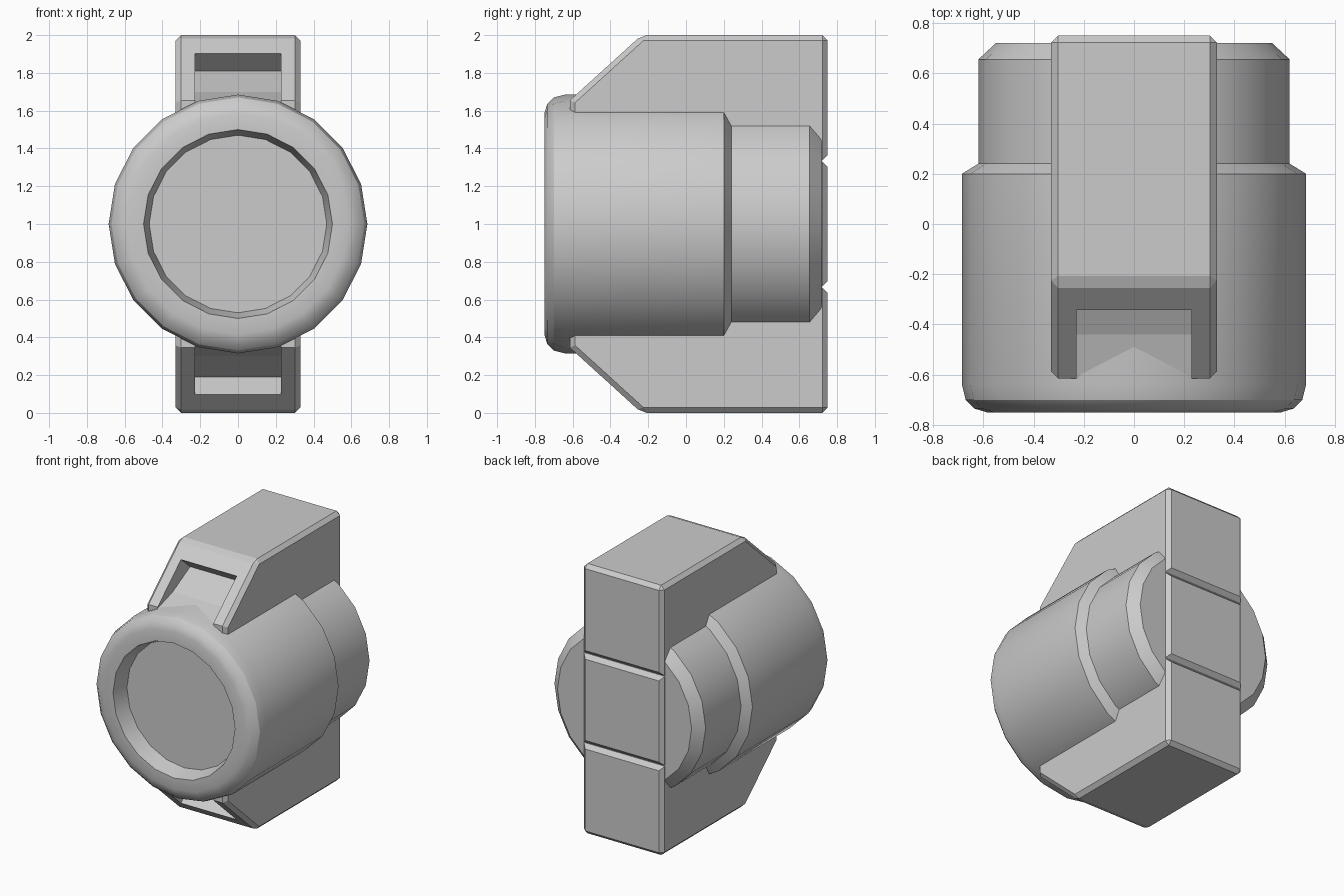
import bpy, bmesh
from math import cos, sin, tau, radians

if "Cube" in bpy.data.objects:
    bpy.data.objects.remove(bpy.data.objects["Cube"])


def finish(name, bm):
    bmesh.ops.recalc_face_normals(bm, faces=bm.faces)
    mesh = bpy.data.meshes.new(name)
    bm.to_mesh(mesh)
    bm.free()
    obj = bpy.data.objects.new(name, mesh)
    bpy.context.collection.objects.link(obj)
    return obj


def prism(bm, profile, half_width):
    """Extrude a (y, z) outline across x."""
    rings = [[bm.verts.new((x, y, z)) for y, z in profile]
             for x in (-half_width, half_width)]
    bm.faces.new(rings[0])
    bm.faces.new(rings[1])
    n = len(profile)
    for i in range(n):
        j = (i + 1) % n
        bm.faces.new((rings[0][i], rings[0][j], rings[1][j], rings[1][i]))


def flip(profile):
    return [(y, 2 - z) for y, z in reversed(profile)]


# Round barrel: 20-sided (radius, y) profile with dished front and stepped back
SIDES = 20
barrel_profile = [(0.47, -0.63), (0.50, -0.75), (0.585, -0.75), (0.635, -0.735),
                  (0.67, -0.70), (0.685, -0.64), (0.685, 0.20), (0.62, 0.24),
                  (0.62, 0.655), (0.55, 0.72)]
bm = bmesh.new()
rings = [[bm.verts.new((r * cos(tau * i / SIDES), y, 1 + r * sin(tau * i / SIDES)))
          for i in range(SIDES)] for r, y in barrel_profile]
for a, b in zip(rings, rings[1:]):
    for i in range(SIDES):
        j = (i + 1) % SIDES
        bm.faces.new((a[i], a[j], b[j], b[i]))
bm.faces.new(rings[0])
bm.faces.new(rings[-1])
barrel = finish("barrel", bm)
bpy.context.view_layer.objects.active = barrel
barrel.select_set(True)
bpy.ops.object.shade_smooth_by_angle(angle=radians(30))

# Upright bracket with sloped shoulders and chamfered edges
upper = [(0.75, 2.0), (-0.235, 2.0), (-0.615, 1.655), (-0.615, 1.5), (-0.4, 1.4)]
bm = bmesh.new()
prism(bm, upper + flip(upper), 0.33)
edges = [e for e in bm.edges
         if not (abs(e.verts[0].co.x - e.verts[1].co.x) > 0.1 and e.verts[0].co.y < -0.3)]
bmesh.ops.bevel(bm, geom=edges, offset=0.028, offset_type='OFFSET',
                segments=1, affect='EDGES')
bracket = finish("bracket", bm)

# Cutters: shoulder windows and V grooves across the back
window = [(-0.425, 1.975), (-0.235, 1.81), (-0.44, 1.70), (-0.62, 1.645),
          (-0.75, 1.61), (-0.75, 1.95)]
groove = [(0.718, 1.333), (0.768, 1.283), (0.768, 1.383)]
bm = bmesh.new()
for outline, half in ((window, 0.228), (groove, 0.4)):
    prism(bm, outline, half)
    prism(bm, flip(outline), half)
cutter = finish("bracket_cutter", bm)
cutter.hide_render = True
cutter.display_type = 'WIRE'
cut = bracket.modifiers.new("windows_and_grooves", 'BOOLEAN')
cut.operation = 'DIFFERENCE'
cut.solver = 'EXACT'
cut.object = cutter
